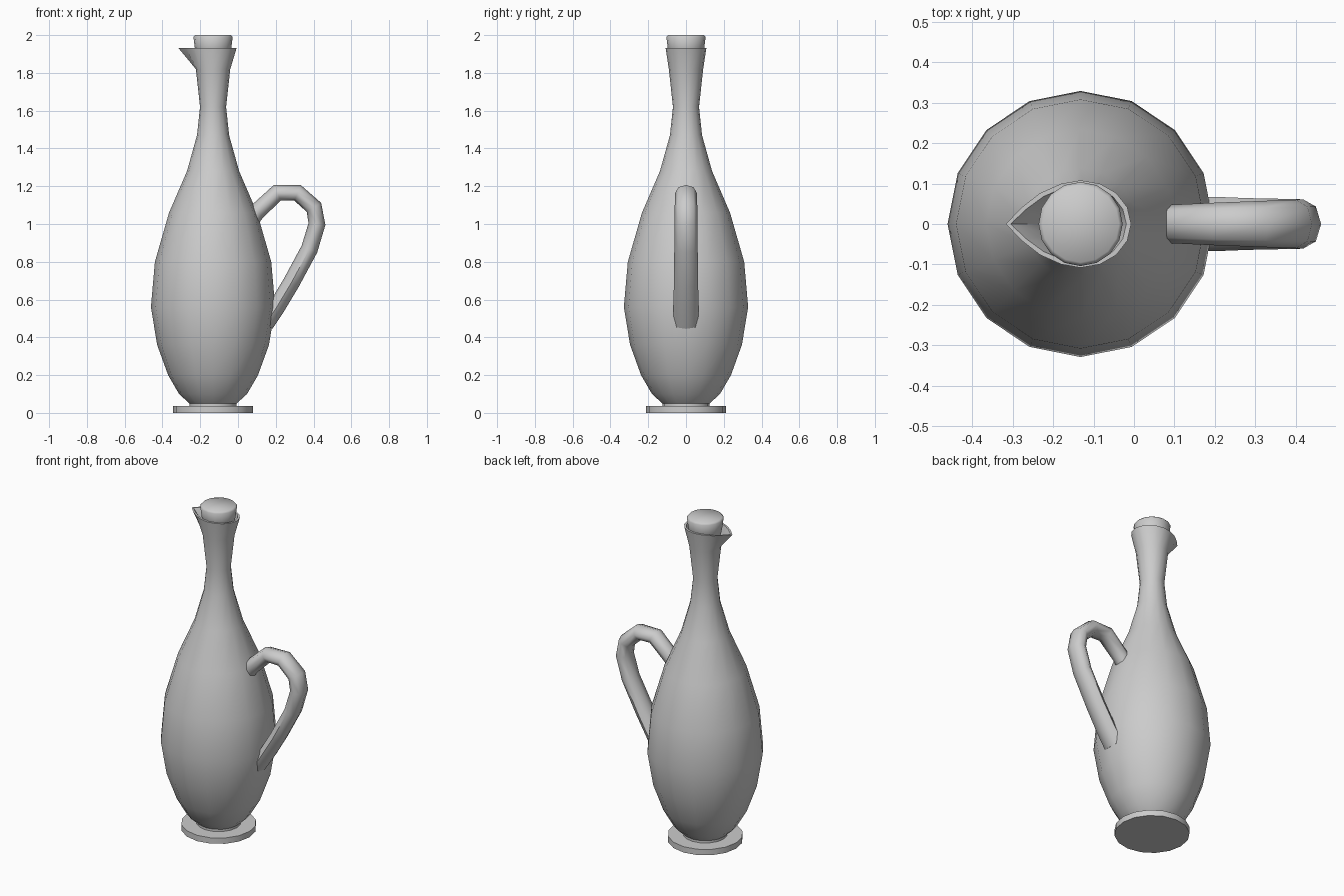
import bpy, bmesh
from math import sin, cos, pi, radians, hypot

if "Cube" in bpy.data.objects:
    bpy.data.objects.remove(bpy.data.objects["Cube"])

AXIS = -0.132   # x of the bottle's axis
SIDES = 16


def loft(name, rings, angle=40):
    """Skin a list of equal-length point rings and cap both ends."""
    bm = bmesh.new()
    loops = [[bm.verts.new(p) for p in ring] for ring in rings]
    n = len(loops[0])
    for a, b in zip(loops, loops[1:]):
        for i in range(n):
            j = (i + 1) % n
            bm.faces.new((a[i], a[j], b[j], b[i]))
    bm.faces.new(loops[0][::-1])
    bm.faces.new(loops[-1])
    bmesh.ops.recalc_face_normals(bm, faces=bm.faces[:])
    mesh = bpy.data.meshes.new(name)
    bm.to_mesh(mesh)
    bm.free()
    mesh.shade_smooth()
    mesh.set_sharp_from_angle(angle=radians(angle))
    obj = bpy.data.objects.new(name, mesh)
    bpy.context.collection.objects.link(obj)
    return obj


def circle(r, z):
    return [(AXIS + r * cos(2 * pi * i / SIDES), r * sin(2 * pi * i / SIDES), z)
            for i in range(SIDES)]


def lip(inset, z):
    """Oval mouth ring whose -x side is pulled into a pointed spout."""
    pull = {8: 0.06, 7: 0.03, 9: 0.03, 6: 0.012, 10: 0.012}
    ring = []
    for i in range(SIDES):
        a = 2 * pi * i / SIDES
        x = (0.125 - inset) * cos(a) - pull.get(i, 0)
        ring.append((AXIS + x, (0.108 - inset) * sin(a), z))
    return ring


# Bottle: outer wall, spouted lip, then inner wall
profile = [(0.125, 0.05), (0.18, 0.1), (0.238, 0.2), (0.296, 0.36), (0.329, 0.56),
           (0.308, 0.8), (0.233, 1.06), (0.138, 1.28), (0.085, 1.47),
           (0.069, 1.62), (0.091, 1.82)]
outer = [circle(r, z) for r, z in profile]
inner = [circle(r - 0.018, z) for r, z in reversed(profile[1:])]
loft("bottle", outer + [lip(0, 1.933), lip(0.012, 1.933)] + inner)

# Foot disc with its narrow collar
loft("foot", [circle(0.211, 0), circle(0.211, 0.036), circle(0.125, 0.036), circle(0.125, 0.06)])

# Stopper, tapered into the neck
loft("stopper", [circle(0.076, 1.83), circle(0.097, 1.935), circle(0.104, 1.99), circle(0.095, 2.0)], 60)

# Handle: oval section swept along a path in the xz plane (x, z, half width)
path = [(0.03, 0.97, 0.047), (0.10, 1.065, 0.048), (0.208, 1.165, 0.053),
        (0.315, 1.165, 0.057), (0.402, 1.088, 0.060), (0.418, 1.0, 0.061),
        (0.378, 0.867, 0.062), (0.28, 0.685, 0.064), (0.205, 0.56, 0.067),
        (0.145, 0.47, 0.068)]
rings = []
for i, (x, z, w) in enumerate(path):
    p, q = path[max(i - 1, 0)], path[min(i + 1, len(path) - 1)]
    dx, dz = q[0] - p[0], q[1] - p[1]
    d = hypot(dx, dz)
    nx, nz = -dz / d, dx / d
    rings.append([(x + nx * 0.045 * cos(a), w * sin(a), z + nz * 0.045 * cos(a))
                  for a in (2 * pi * k / 8 for k in range(8))])
loft("handle", rings, 60)
